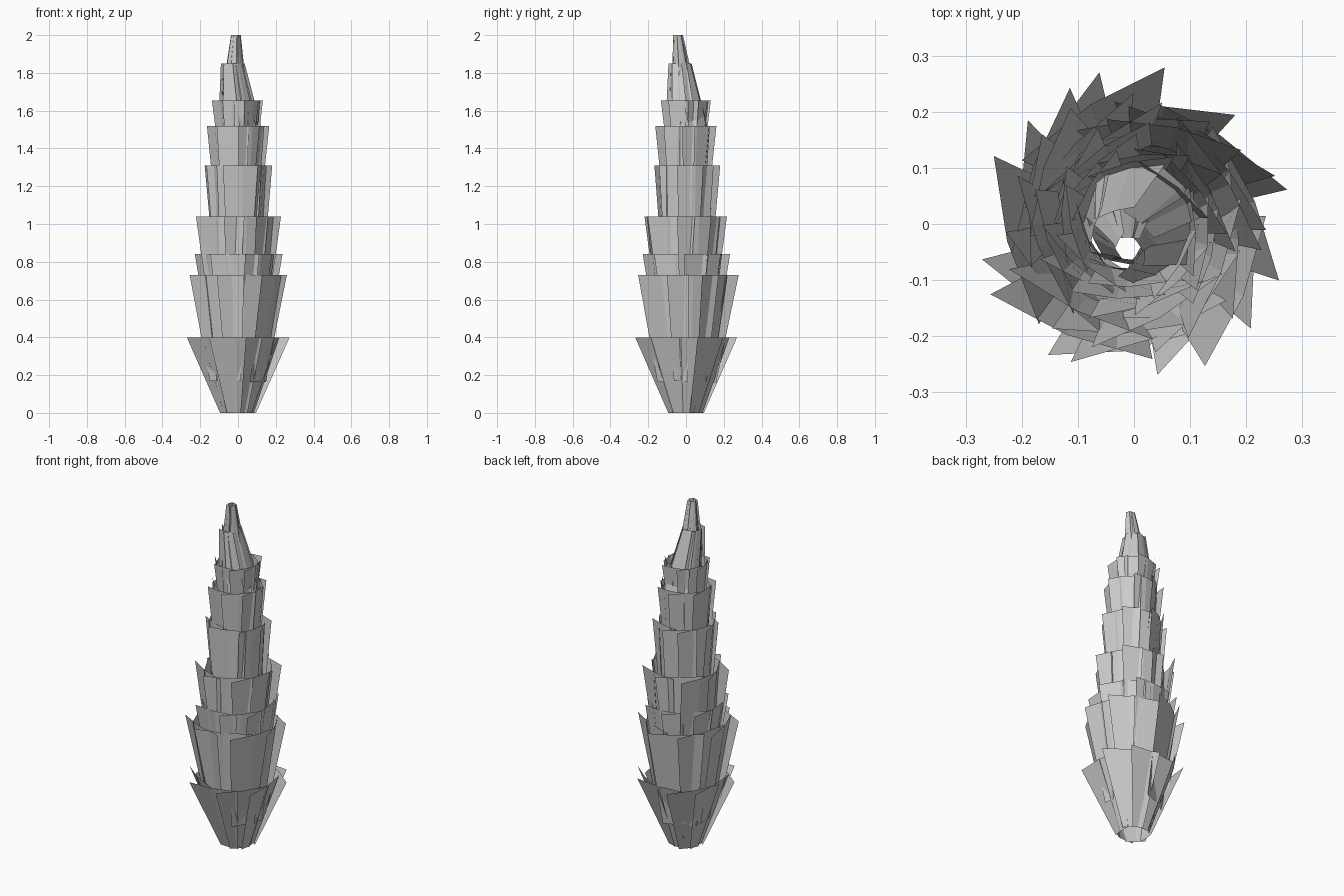
import bpy, math, random
from mathutils import Vector

if "Cube" in bpy.data.objects:
    bpy.data.objects.remove(bpy.data.objects["Cube"])

random.seed(4)


def plate_row(p, z, reach, centre, angle, tilt, half_w, cols=2):
    """Points along one slightly bowed horizontal edge of a plate."""
    radial = Vector((math.cos(angle), math.sin(angle), 0))
    across = Vector((-math.sin(angle + tilt), math.cos(angle + tilt), 0))
    # reach is the radius of the outermost corner of the plate
    h = half_w * reach
    d = math.sqrt(reach ** 2 - (h * math.cos(tilt)) ** 2) - h * math.sin(abs(tilt))
    pts = []
    for i in range(cols + 1):
        t = 2 * i / cols - 1
        pts.append(Vector((centre[0], centre[1], z)) + radial * (d + 0.06 * reach * (1 - t * t)) + across * (h * t))
    p.extend(pts)
    return cols + 1


def tier(name, z0, z1, r0, r1, n, half_w=0.56, c0=(0, 0), c1=(0, 0), jag=0.0):
    verts, faces = [], []
    phase = random.uniform(0, math.tau)
    for k in range(n):
        a = phase + math.tau * k / n + random.uniform(-0.12, 0.12)
        tilt = random.uniform(0.12, 0.26)
        s = random.uniform(0.93, 1.0)
        low = z0 + random.uniform(0, jag)
        base = len(verts)
        m = plate_row(verts, low, r0 * s, c0, a, tilt * 0.5, half_w)
        plate_row(verts, z1, r1 * s, c1, a, tilt, half_w * random.uniform(0.9, 1.08))
        for i in range(m - 1):
            faces.append((base + i, base + i + 1, base + m + i + 1, base + m + i))
    me = bpy.data.meshes.new(name)
    me.from_pydata([tuple(v) for v in verts], [], faces)
    ob = bpy.data.objects.new(name, me)
    bpy.context.collection.objects.link(ob)
    me.update()
    return ob


# overlapping flared leaf tiers, bottom to top
tier("leaf_tier_1", 0.00, 0.40, 0.098, 0.282, 8)
tier("leaf_tier_2", 0.16, 0.73, 0.165, 0.285, 8, jag=0.04)
tier("leaf_tier_3", 0.45, 0.84, 0.180, 0.245, 8, jag=0.05)
tier("leaf_tier_4", 0.60, 1.04, 0.180, 0.238, 8, jag=0.05)
tier("leaf_tier_5", 0.84, 1.31, 0.150, 0.190, 8, jag=0.04)
tier("leaf_tier_6", 1.10, 1.52, 0.125, 0.168, 8, jag=0.04)
tier("leaf_tier_7", 1.36, 1.655, 0.105, 0.142, 8, jag=0.03)

# closed leaning buds at the tip
tier("upper_bud", 1.50, 1.85, 0.120, 0.065, 7, c0=(0.01, 0.01), c1=(-0.028, -0.028))
tier("tip_bud", 1.68, 2.00, 0.072, 0.028, 6, 0.6, c0=(-0.02, -0.01), c1=(-0.012, -0.042))
